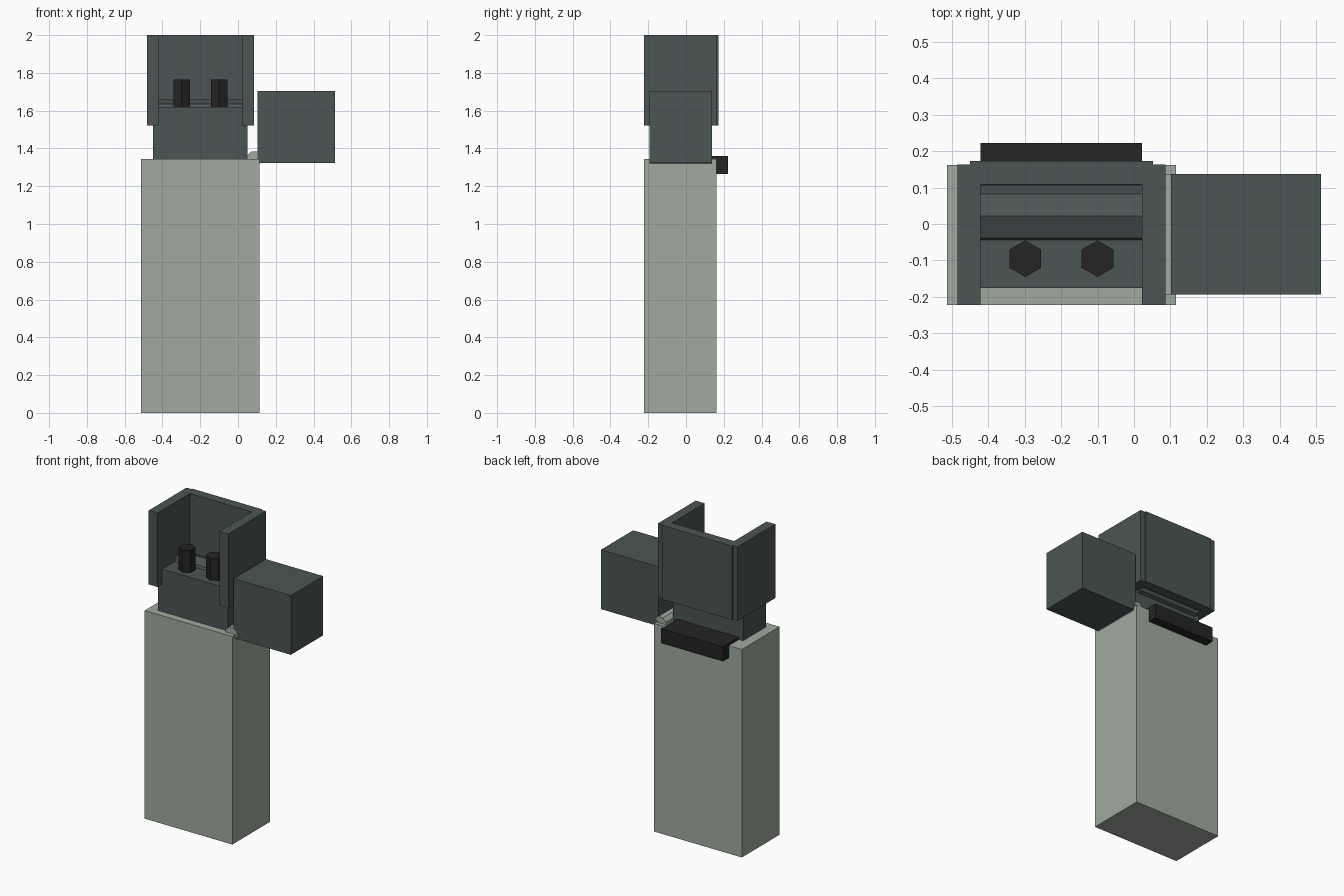
import bpy
import math
from mathutils import Matrix

if "Cube" in bpy.data.objects:
    bpy.data.objects.remove(bpy.data.objects["Cube"])


def material(name, rgb):
    m = bpy.data.materials.new(name)
    m.diffuse_color = (*rgb, 1.0)
    m.use_nodes = True
    m.node_tree.nodes["Principled BSDF"].inputs["Base Color"].default_value = m.diffuse_color
    return m


pale = material("pale_grey_green", (0.35, 0.40, 0.35))
slate = material("dark_slate", (0.071, 0.09, 0.09))
black = material("soft_black", (0.018, 0.018, 0.018))


def box(name, x, y, z, mat):
    """Box from its (min, max) range on each axis."""
    bpy.ops.mesh.primitive_cube_add(size=1)
    ob = bpy.context.object
    ob.name = name
    ob.data.transform(
        Matrix.Translation([(a + b) / 2 for a, b in (x, y, z)])
        @ Matrix.Diagonal([b - a for a, b in (x, y, z)] + [1]))
    ob.data.materials.append(mat)
    return ob


def prism(name, sides, radius, length, centre, axis, mat, spin=0.0):
    """Low-poly cylinder along the given axis."""
    bpy.ops.mesh.primitive_cylinder_add(vertices=sides, radius=radius, depth=length)
    ob = bpy.context.object
    ob.name = name
    turn = {"X": Matrix.Rotation(math.pi / 2, 4, "Y"),
            "Y": Matrix.Rotation(math.pi / 2, 4, "X"),
            "Z": Matrix.Identity(4)}[axis]
    ob.data.transform(Matrix.Translation(centre) @ turn @ Matrix.Rotation(spin, 4, "Z"))
    ob.data.materials.append(mat)
    return ob


# Main case and inner block
box("case_body", (-0.513, 0.115), (-0.222, 0.162), (0, 1.345), pale)
box("inner_block", (-0.45, 0.05), (-0.175, 0.06), (1.30, 1.62), slate)

# U-shaped wind guard
for side, x in (("left", (-0.483, -0.42)), ("right", (0.022, 0.086))):
    box(f"guard_{side}_wall", x, (-0.222, 0.163), (1.522, 2.0), slate)
box("guard_back_wall", (-0.45, 0.052), (0.108, 0.172), (1.522, 2.0), slate)

# Roller lying between the guard walls, point up
prism("roller", 8, 0.085, 0.442, (-0.199, 0.022, 1.575), "X", slate)

# Two hexagonal posts
for i, x in enumerate((-0.298, -0.1)):
    prism(f"post_{i + 1}", 6, 0.05, 0.185, (x, -0.095, 1.6725), "Z", black)

# Rear thumb bar
box("thumb_bar", (-0.42, 0.022), (0.06, 0.222), (1.265, 1.36), black)

# Opened lid and its hinge barrel
box("lid", (0.102, 0.513), (-0.193, 0.137), (1.322, 1.705), slate)
prism("hinge_barrel", 8, 0.042, 0.33, (0.086, -0.028, 1.345), "Y", pale, math.pi / 8)
